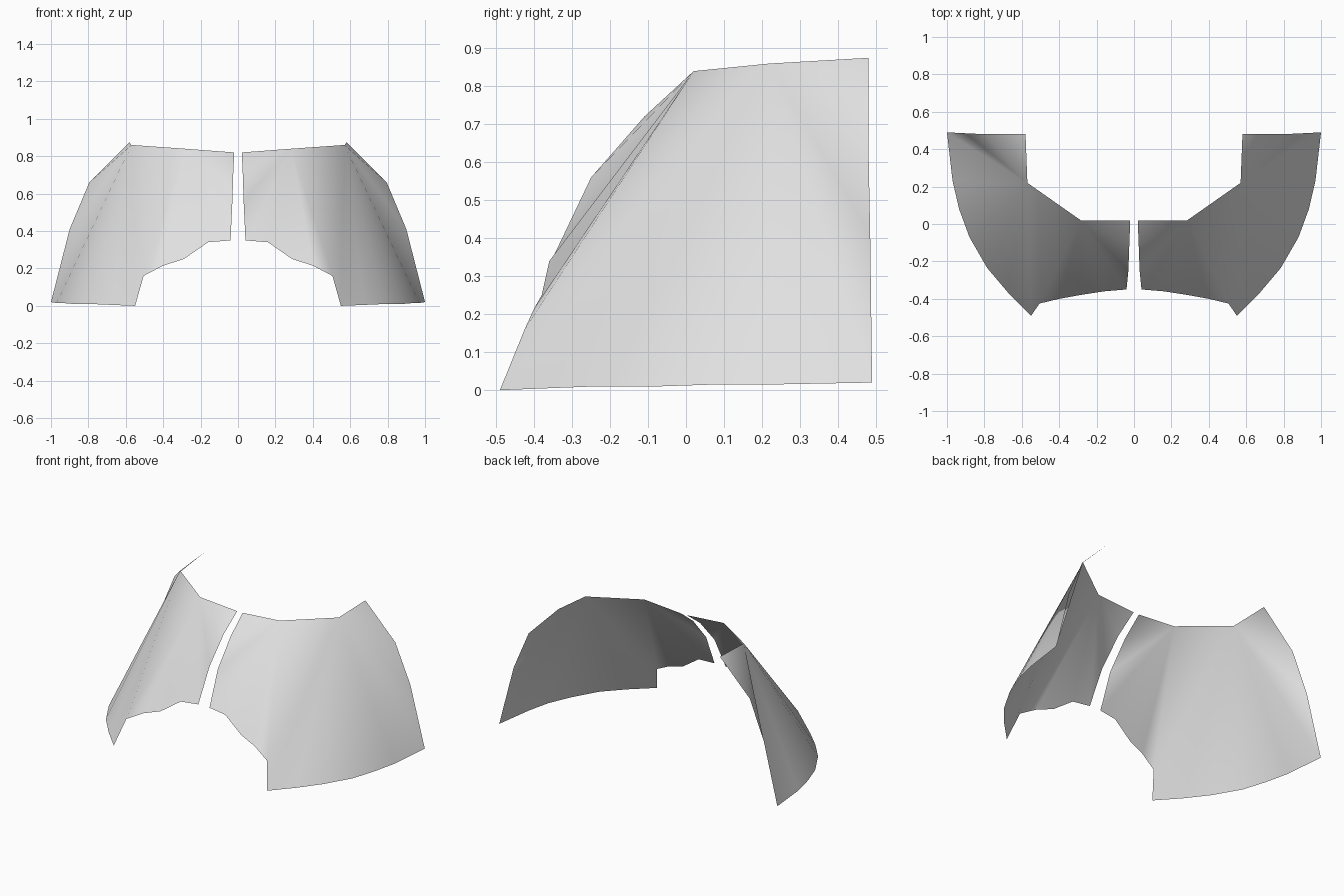
import bpy
import bmesh

default_cube = bpy.data.objects.get("Cube")
if default_cube:
    bpy.data.objects.remove(default_cube, do_unlink=True)

# Plain light grey panel material
panel_grey = bpy.data.materials.new("panel_light_grey")
panel_grey.use_nodes = True
colour = (0.75, 0.75, 0.75, 1)
panel_grey.diffuse_color = colour
panel_grey.node_tree.nodes["Principled BSDF"].inputs["Base Color"].default_value = colour

# Outline of one panel, with the two top corners that its creases radiate from
back_edge = [(.58, .48, .875), (.795, .48, .66), (.9, .485, .41), (1, .49, .02)]
lower_edge = [(.97, .23, .015), (.935, .08, .015), (.88, -.07, .01),
              (.785, -.235, .01), (.675, -.365, .005), (.55, -.49, 0)]
cutout_edge = [(.505, -.425, .16), (.4, -.4, .215), (.29, -.38, .25), (.16, -.36, .34)]
centre_edge = [(.04, -.35, .35), (.03, -.25, .56), (.025, -.11, .72), (.02, .02, .82)]
side_corner = (.57, .22, .86)
front_corner = (.285, .02, .84)


def build_panel(name, side):
    """Fill the outline with two fans of creased faces; side is the sign of x."""
    bm = bmesh.new()

    def add_points(points):
        return [bm.verts.new((side * x, y, z)) for x, y, z in points]

    def add_face(*corners):
        bm.faces.new(corners if side > 0 else corners[::-1])

    def add_fan(hub, rim):
        for start, end in zip(rim, rim[1:]):
            add_face(hub, end, start)

    side_hub, front_hub = add_points([side_corner, front_corner])
    side_rim = add_points(back_edge + lower_edge)
    front_rim = add_points(cutout_edge + centre_edge)
    step = front_rim[0]

    # Side fan, front fan, and the face that joins them at the step
    add_fan(side_hub, side_rim + [step])
    add_fan(front_hub, front_rim)
    add_face(side_hub, front_hub, step)

    mesh = bpy.data.meshes.new(name)
    bm.to_mesh(mesh)
    bm.free()
    mesh.materials.append(panel_grey)
    mesh.shade_smooth()
    panel = bpy.data.objects.new(name, mesh)
    bpy.context.scene.collection.objects.link(panel)


# Two mirrored panels with a narrow gap between them
build_panel("left_curved_panel", 1)
build_panel("right_curved_panel", -1)
